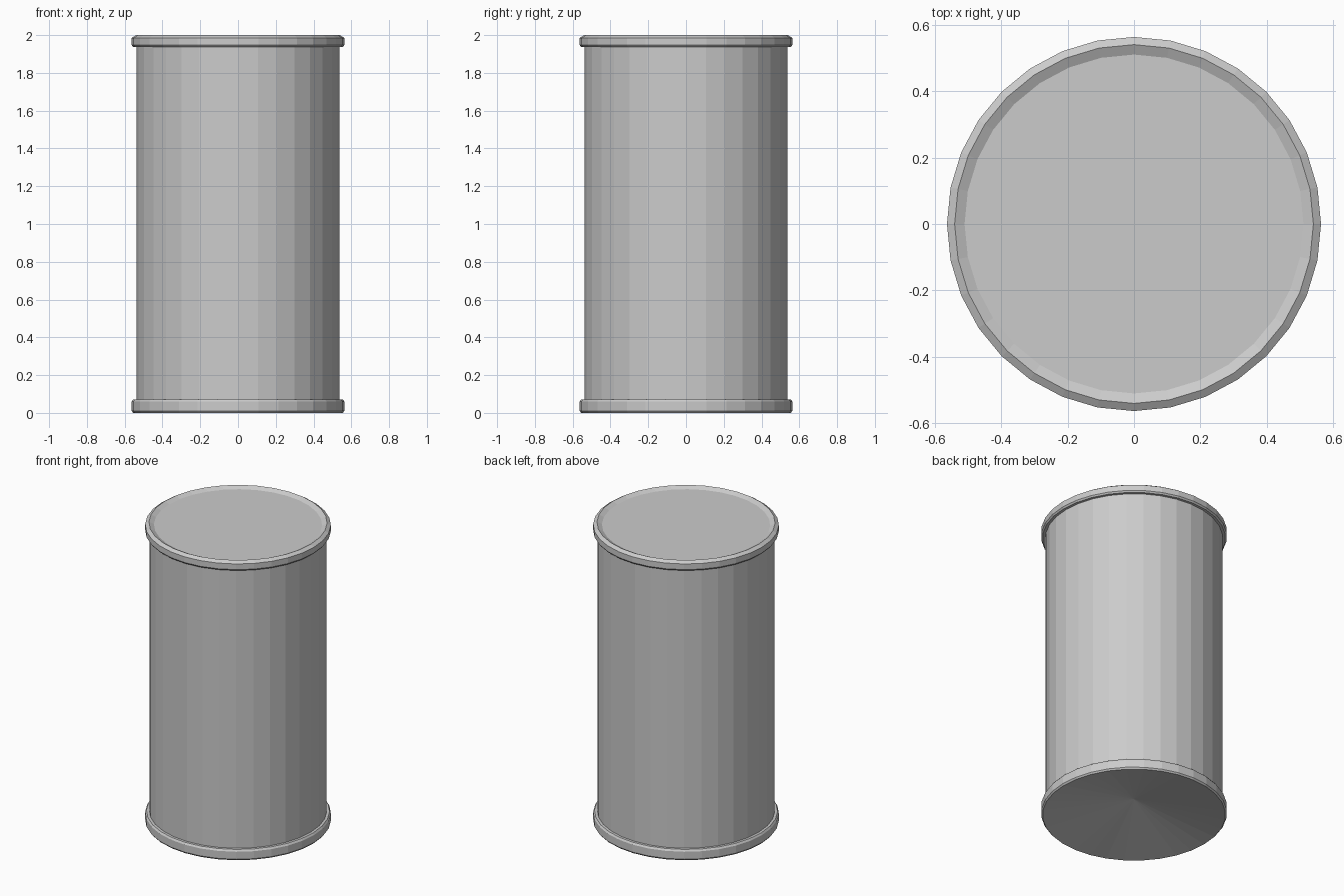
import bpy, bmesh, math

if "Cube" in bpy.data.objects:
    bpy.data.objects.remove(bpy.data.objects["Cube"])

SIDES = 32


def lathe(name, profile):
    """Revolve an (r, z) profile around z; a radius of 0 closes to a point."""
    bm = bmesh.new()
    rings = []
    for r, z in profile:
        if r == 0:
            rings.append([bm.verts.new((0, 0, z))] * SIDES)
        else:
            rings.append([bm.verts.new((r * math.cos(2 * math.pi * i / SIDES),
                                        r * math.sin(2 * math.pi * i / SIDES), z))
                          for i in range(SIDES)])
    for a, b in zip(rings, rings[1:]):
        for i in range(SIDES):
            j = (i + 1) % SIDES
            quad = [a[i], a[j], b[j], b[i]]
            bm.faces.new(list(dict.fromkeys(quad)))
    bmesh.ops.recalc_face_normals(bm, faces=bm.faces)
    mesh = bpy.data.meshes.new(name)
    bm.to_mesh(mesh)
    bm.free()
    obj = bpy.data.objects.new(name, mesh)
    bpy.context.collection.objects.link(obj)
    return obj


# One closed skin: dished base, bottom rim, wall, top rim and sunken lid
lathe("can", [
    (0, 0.11), (0.555, 0.0),
    (0.563, 0.01), (0.563, 0.06), (0.555, 0.072), (0.538, 0.072),
    (0.538, 1.937), (0.555, 1.937), (0.563, 1.947), (0.563, 1.985),
    (0.54, 2.0), (0.51, 1.985), (0, 1.985),
])
